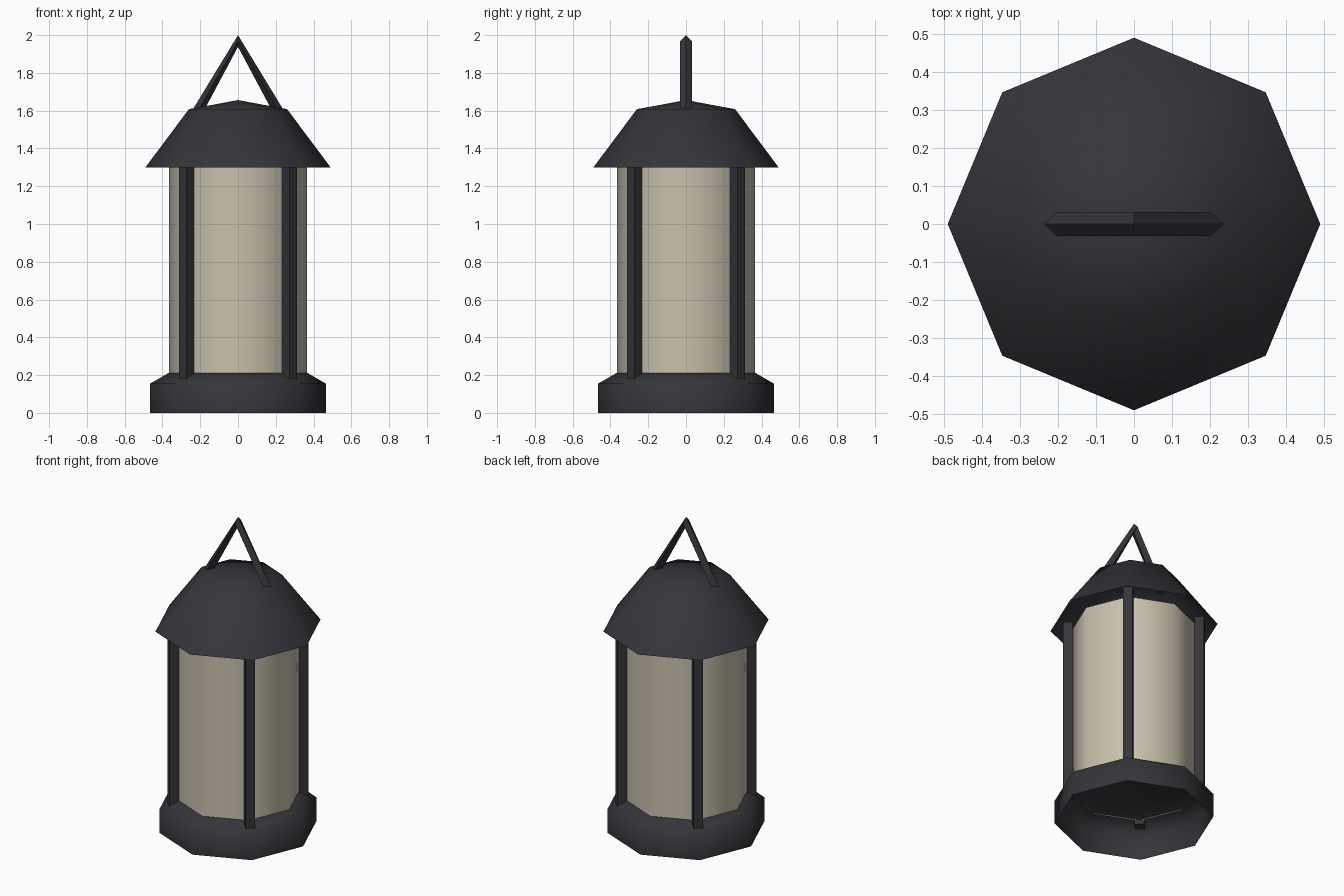
import bpy, bmesh
from math import cos, sin, pi, radians

if "Cube" in bpy.data.objects:
    bpy.data.objects.remove(bpy.data.objects["Cube"])


def material(name, rgb):
    m = bpy.data.materials.new(name)
    m.diffuse_color = (*rgb, 1)
    m.use_nodes = True
    m.node_tree.nodes["Principled BSDF"].inputs["Base Color"].default_value = m.diffuse_color
    return m


IRON = material("dark_iron", (0.035, 0.035, 0.042))
GLASS = material("cream_glass", (0.58, 0.53, 0.41))


def finish(name, bm, mat, angle):
    bmesh.ops.recalc_face_normals(bm, faces=bm.faces)
    me = bpy.data.meshes.new(name)
    bm.to_mesh(me)
    bm.free()
    me.materials.append(mat)
    ob = bpy.data.objects.new(name, me)
    bpy.context.collection.objects.link(ob)
    bpy.ops.object.select_all(action='DESELECT')
    ob.select_set(True)
    bpy.context.view_layer.objects.active = ob
    bpy.ops.object.shade_smooth_by_angle(angle=radians(angle))
    return ob


def loft(name, rings, mat, angle, cap_start=False, cap_end=False):
    """Bridge successive rings of points with quads."""
    bm = bmesh.new()
    vs = [[bm.verts.new(p) for p in ring] for ring in rings]
    for a, b in zip(vs, vs[1:]):
        n = len(a)
        for i in range(n):
            j = (i + 1) % n
            bm.faces.new((a[i], a[j], b[j], b[i]))
    if cap_start:
        bm.faces.new(vs[0])
    if cap_end:
        bm.faces.new(vs[-1])
    bmesh.ops.remove_doubles(bm, verts=bm.verts, dist=1e-5)
    return finish(name, bm, mat, angle)


def ring(r, z, n=8, cx=0, cy=0):
    return [(cx + r * cos(2 * pi * i / n), cy + r * sin(2 * pi * i / n), z) for i in range(n)]


# base: octagonal tray, open underneath
loft("base", [ring(0.465, 0), ring(0.465, 0.155), ring(0.37, 0.21)], IRON, 70, cap_end=True)

# glass body
loft("glass_body", [ring(0.365, 0.205), ring(0.365, 1.30)], GLASS, 70)

# roof: shallow cap over a steep skirt, open underneath
bm = bmesh.new()
eave, shoulder = ([bm.verts.new(p) for p in ring(r, z)] for r, z in ((0.49, 1.30), (0.26, 1.608)))
peak = bm.verts.new((0, 0, 1.656))
for i in range(8):
    j = (i + 1) % 8
    bm.faces.new((eave[i], eave[j], shoulder[j], shoulder[i]))
    bm.faces.new((shoulder[i], shoulder[j], peak))
finish("roof", bm, IRON, 70)

# four square corner posts
for k, (sx, sy) in enumerate(((1, 1), (-1, 1), (-1, -1), (1, -1))):
    loft(f"corner_post_{k + 1}",
         [ring(0.04, z, 4, sx * 0.272, sy * 0.272) for z in (0.178, 1.34)],
         IRON, 40, True, True)

# handle: square section swept over three stations of a half arch
R, T = 0.205, 0.031
sections = []
for a in (0, pi / 2, pi):
    cx, cz = R * cos(a), 1.612 + 0.357 * sin(a)
    sections.append([(cx + T * cos(b) * cos(a), T * sin(b), cz + T * cos(b) * sin(a))
                     for b in (0, pi / 2, pi, 3 * pi / 2)])
loft("handle", sections, IRON, 40, True, True)
